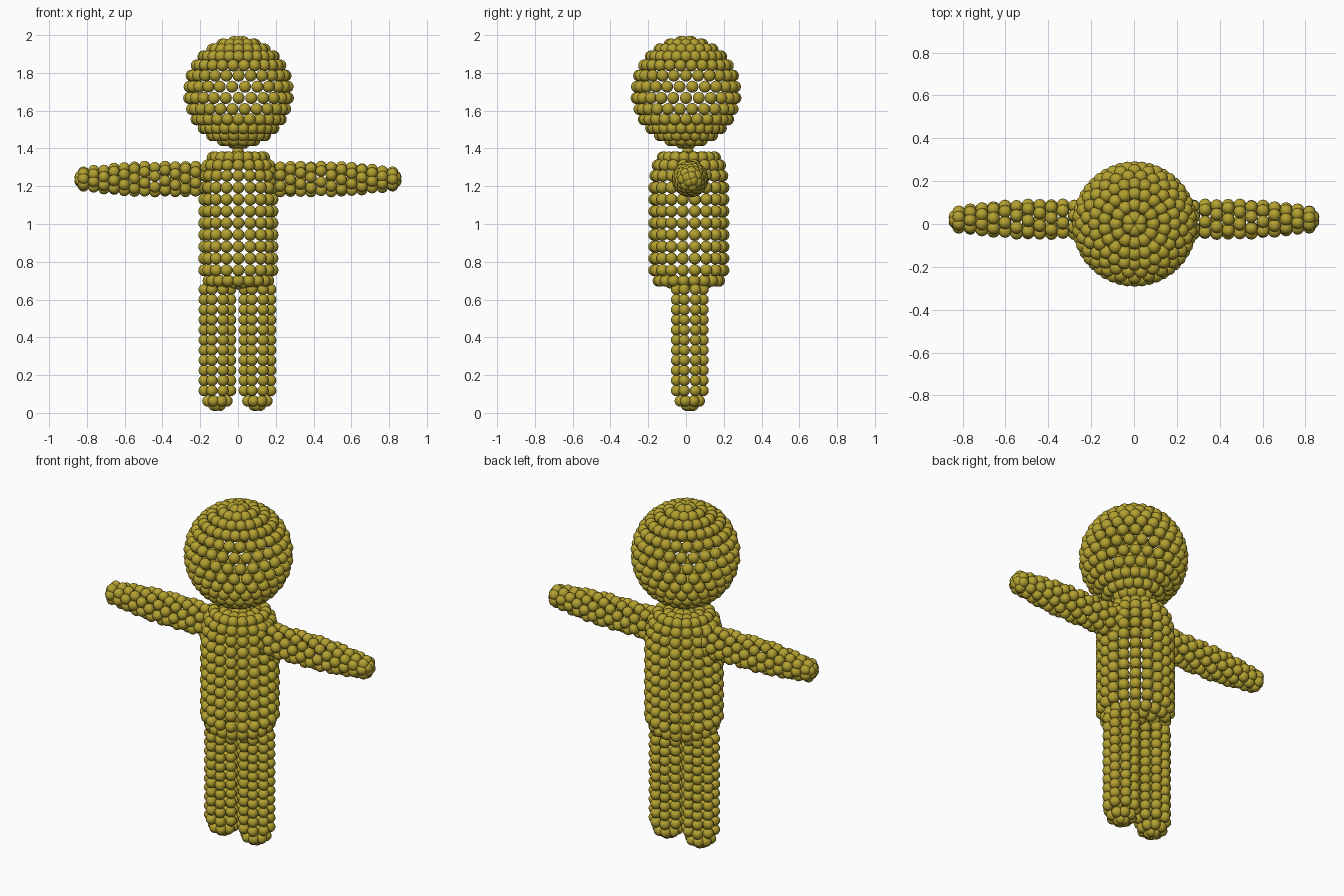
import bpy
import bmesh
from math import sin, cos, pi
from mathutils import Matrix, Vector

if "Cube" in bpy.data.objects:
    bpy.data.objects.remove(bpy.data.objects["Cube"], do_unlink=True)

# Single olive colour for every bead
olive = bpy.data.materials.new("olive_yellow")
olive.use_nodes = True
colour = (0.45, 0.355, 0.03, 1)
olive.diffuse_color = colour
bsdf = olive.node_tree.nodes["Principled BSDF"]
bsdf.inputs["Base Color"].default_value = colour
bsdf.inputs["Roughness"].default_value = 0.6

# One unit bead, copied for all the others
bm = bmesh.new()
bmesh.ops.create_uvsphere(bm, u_segments=12, v_segments=8, radius=1)
bm.verts.index_update()
bead_verts = [v.co.copy() for v in bm.verts]
bead_faces = [[v.index for v in f.verts] for f in bm.faces]
bm.free()


def beaded_part(name, rings, frame, bead=0.032, twist=0.0):
    """Rings of beads (height, radius, count) stacked along the frame's z axis."""
    verts, faces = [], []
    for i, (height, radius, count) in enumerate(rings):
        for k in range(count):
            a = 2 * pi * (k + 0.5 + i * twist) / count
            spot = frame @ Vector((radius * cos(a), radius * sin(a), height))
            base = len(verts)
            verts += [spot + co * bead for co in bead_verts]
            faces += [[base + n for n in face] for face in bead_faces]
    mesh = bpy.data.meshes.new(name)
    mesh.from_pydata(verts, [], faces)
    mesh.shade_smooth()
    mesh.materials.append(olive)
    bpy.context.collection.objects.link(bpy.data.objects.new(name, mesh))


# Head: staggered rounds that widen from each pole
rows = 14
head = []
for i in range(rows):
    t = pi * (i + 0.5) / rows
    count = min(24, 6 * (i + 1), 6 * (rows - i))
    head.append((0.268 * cos(t), 0.263 * sin(t), count))
beaded_part("head", head, Matrix.Translation((0.003, 0, 1.697)), twist=0.5)

# Neck bead
beaded_part("neck", [(1.385, 0, 1)], Matrix.Translation((0, 0.01, 0)), bead=0.03)

# Torso: straight columns with closed, rounded ends
torso = [(0.685, 0.04, 6), (0.69, 0.1, 12), (0.7, 0.16, 18)]
torso += [(0.755 + 0.0625 * i, 0.183, 18) for i in range(8)]
torso += [(1.255, 0.177, 18), (1.31, 0.165, 18), (1.352, 0.138, 18),
          (1.352, 0.085, 12), (1.352, 0.03, 6)]
beaded_part("torso", torso, Matrix.Translation((0.002, 0.015, 0)))

# Legs: narrow tubes with a rounded foot
leg = [(0.04, 0.018, 5), (0.063, 0.055, 8)]
leg += [(0.118 + 0.0535 * i, 0.076, 8) for i in range(11)]

# Arms: tubes tapering towards the hand
arm = []
for i in range(13):
    x = 0.17 + 0.054 * i
    arm.append((x, 0.067 - 0.03 * max(0, (x - 0.5) / 0.32) ** 1.5, 7))
arm.append((0.835, 0.015, 4))

for side, label in ((1, "left"), (-1, "right")):
    hip = Matrix.Translation((0.106 * side - 0.003, 0.02, 0))
    beaded_part(label + "_leg", leg, hip, bead=0.03)
    shoulder = Matrix.Translation((0, 0.022, 1.238)) @ Matrix.Rotation(side * pi / 2, 4, "Y")
    beaded_part(label + "_arm", arm, shoulder, bead=0.03, twist=0.4)
